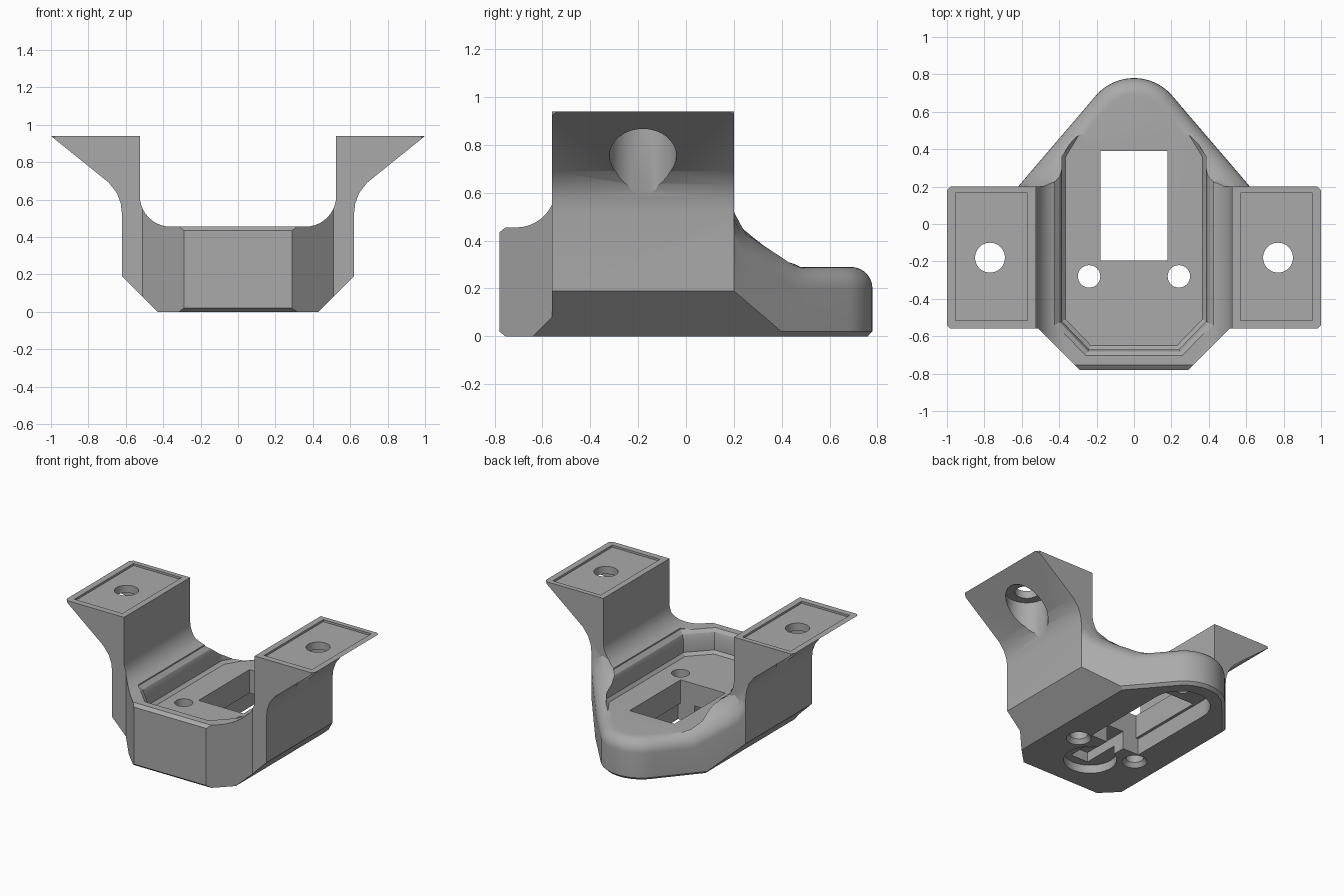
import bpy, bmesh
from math import sin, cos, pi, radians
from mathutils import Vector

if "Cube" in bpy.data.objects:
    bpy.data.objects.remove(bpy.data.objects["Cube"])

grey = bpy.data.materials.new("plain grey")
grey.use_nodes = True
grey.diffuse_color = (0.4, 0.4, 0.4, 1)
grey.node_tree.nodes["Principled BSDF"].inputs["Base Color"].default_value = (0.4, 0.4, 0.4, 1)


def loft(name, rings, strip_cap=False):
    """Solid from stacked rings; strip_cap joins mirrored points on the last ring."""
    bm = bmesh.new()
    vs = [[bm.verts.new(p) for p in r] for r in rings]
    n = len(vs[0])
    for a, b in zip(vs, vs[1:]):
        for i in range(n):
            j = (i + 1) % n
            bm.faces.new((a[i], a[j], b[j], b[i]))
    bm.faces.new(vs[0])
    if strip_cap:
        t = vs[-1]
        for i in range(n // 2 - 1):
            bm.faces.new((t[i], t[i + 1], t[n - 2 - i], t[n - 1 - i]))
    else:
        bm.faces.new(vs[-1])
    bmesh.ops.recalc_face_normals(bm, faces=bm.faces)
    me = bpy.data.meshes.new(name)
    bm.to_mesh(me)
    bm.free()
    me.materials.append(grey)
    ob = bpy.data.objects.new(name, me)
    bpy.context.collection.objects.link(ob)
    return ob


def mirror(half):
    return half + [(-x, y) for x, y in reversed(half)]


def prism(name, outline, z0, z1):
    return loft(name, [[(x, y, z) for x, y in outline] for z in (z0, z1)])


def arc(cx, cy, r, a0, a1, n):
    angles = [radians(a0 + (a1 - a0) * i / n) for i in range(n + 1)]
    return [(cx + r * cos(a), cy + r * sin(a)) for a in angles]


def cylinder(name, x, y, r, z0, z1, r0=None):
    """Vertical round cutter, optionally wider at its lower end."""
    return loft(name, [[(px, py, z) for px, py in arc(x, y, rad, 0, 348.75, 31)]
                       for z, rad in ((z0, r0 or r), (z1, r))])


def rect(x0, x1, y0, y1):
    return [(x0, y0), (x1, y0), (x1, y1), (x0, y1)]


def combine(target, tool, operation):
    mod = target.modifiers.new(operation, "BOOLEAN")
    mod.operation, mod.solver, mod.object = operation, "EXACT", tool
    bpy.context.view_layer.objects.active = target
    bpy.ops.object.modifier_apply(modifier=mod.name)
    bpy.data.objects.remove(tool)


# Front profile: chamfered base, flared arms and a rounded trough
section = mirror([(0.43, 0), (0.62, 0.19), (0.62, 0.52), (0.627, 0.58), (0.648, 0.635),
                  (0.69, 0.69), (1, 0.94), (0.525, 0.94)] + arc(0.36, 0.62, 0.165, 0, -90, 10))


def section_ring(y, lip):
    ring = []
    for x, z in section:
        top = abs(x) < 0.53 and z > 0.4
        ring.append((x, y, z - lip if top else max(z, lip)))
    return ring


body = loft("mount_body", [section_ring(-0.78, 0.02), section_ring(-0.755, 0),
                           section_ring(0.8, 0)])

# Plan outline of the nose and the two arms
plan = prism("plan_block", mirror([(0.29, -0.78), (0.51, -0.56), (0.98, -0.56), (1, -0.54),
                                   (1, 0.18), (0.98, 0.2)]), -0.1, 1.1)

# Rounded tail, following a falling top line
slope = [(0.1, 0.6), (0.2, 0.53), (0.215, 0.48), (0.24, 0.44), (0.29, 0.4), (0.47, 0.29), (1, 0.29)]


def top_z(y):
    for (y0, z0), (y1, z1) in zip(slope, slope[1:]):
        if y <= y1:
            return z0 + (z1 - z0) * (y - y0) / (y1 - y0)


side = [(0.62, 0.15), (0.62, 0.2)]
for y in (0.215, 0.24, 0.29, 0.38, 0.47, 0.53, 0.6):
    side.append((0.62 - 0.411 * (y - 0.2) / 0.48, y))
side += arc(0, 0.51, 0.27, 39, 87, 9)


def inset(d):
    out = []
    for i, (x, y) in enumerate(side):
        a, b = Vector(side[max(i - 1, 0)]), Vector(side[min(i + 1, len(side) - 1)])
        t = (b - a).normalized()
        out.append((x - t.y * d, y + t.x * d))
    return mirror(out)


rings = [[(x, y, 0) for x, y in inset(0.02)], [(x, y, 0.02) for x, y in inset(0)]]
radius = 0.09
for k in range(8):
    a = pi / 2 * k / 7
    rings.append([(x, y, top_z(y) - radius * (1 - sin(a))) for x, y in inset(radius * (1 - cos(a)))])
tail = loft("tail", rings, strip_cap=True)
combine(plan, tail, "UNION")
combine(body, plan, "INTERSECT")

# Open tray with a flared upper lip
tray = []
for z, d in ((0.29, -0.02), (0.31, 0), (0.4, 0), (0.435, 0.012), (0.46, 0.04), (0.6, 0.04)):
    tray.append([(x, y, z) for x, y in mirror([(0.24 + d / 2, -0.67 - d), (0.385 + d, -0.52 - d / 2),
                                              (0.385 + d, 0.36), (0.3 + d, 0.5), (0.2, 0.6)])])
combine(body, loft("tray_cutter", tray), "DIFFERENCE")

# Window and the underside recesses
combine(body, prism("window_cutter", rect(-0.18, 0.18, -0.195, 0.39), -0.1, 0.5), "DIFFERENCE")
slot = [(-0.2, -0.195), (0.2, -0.195)] + arc(0, 0.47, 0.2, 0, 180, 20)
combine(body, prism("slot_cutter", slot, -0.1, 0.12), "DIFFERENCE")
combine(body, cylinder("tail_hole_cutter", 0, 0.5, 0.055, 0.05, 0.22), "DIFFERENCE")
combine(body, cylinder("nose_recess_cutter", 0, -0.45, 0.175, -0.1, 0.06), "DIFFERENCE")
combine(body, prism("channel_cutter", rect(-0.07, 0.07, -0.56, -0.15), -0.1, 0.13), "DIFFERENCE")
combine(body, cylinder("nose_hole_cutter", 0, -0.45, 0.055, 0.02, 0.22), "DIFFERENCE")

# Screw holes in the floor and the arms, and the shallow arm pads
for s in (-1, 1):
    combine(body, cylinder("floor_hole_cutter", s * 0.24, -0.28, 0.06, -0.1, 0.5), "DIFFERENCE")
    combine(body, cylinder("countersink_cutter", s * 0.24, -0.28, 0.06, -0.01, 0.03, 0.09), "DIFFERENCE")
    combine(body, cylinder("arm_hole_cutter", s * 0.77, -0.18, 0.08, 0.5, 1.1), "DIFFERENCE")
    combine(body, cylinder("arm_bore_cutter", s * 0.77, -0.18, 0.14, 0.5, 0.87), "DIFFERENCE")
    pad = sorted((s * 0.57, s * 0.955))
    combine(body, prism("pad_cutter", rect(*pad, -0.515, 0.165), 0.925, 1.1), "DIFFERENCE")

# Smooth the curved surfaces and keep the creases
bpy.ops.object.select_all(action="DESELECT")
body.select_set(True)
bpy.context.view_layer.objects.active = body
bpy.ops.object.shade_smooth_by_angle(angle=radians(25))
